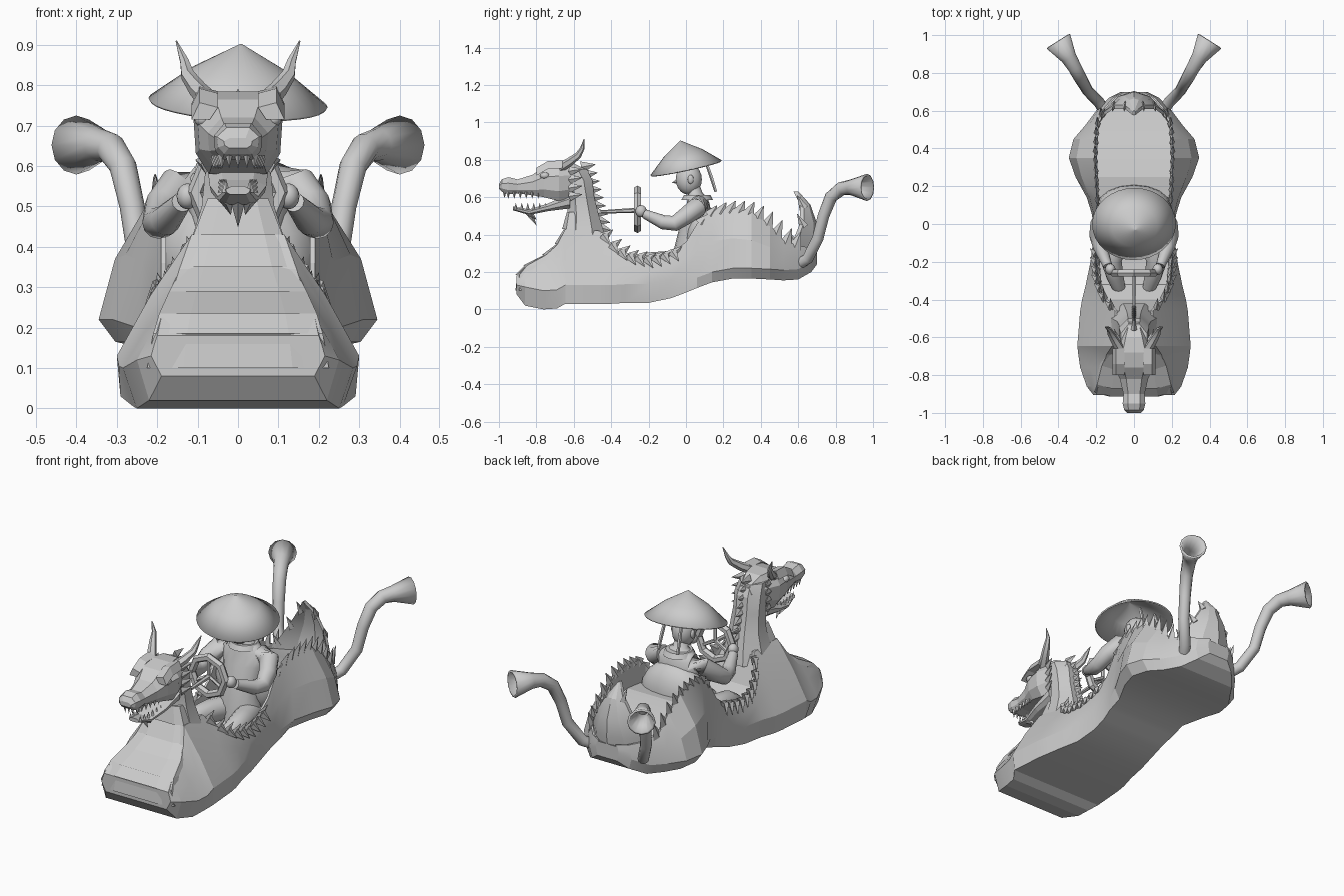
import bpy, bmesh
from math import sin, cos, pi, radians
from mathutils import Vector

if "Cube" in bpy.data.objects:
    bpy.data.objects.remove(bpy.data.objects["Cube"])

GREY = (0.6, 0.6, 0.6, 1)
mat = bpy.data.materials.new("plain grey")
mat.use_nodes = True
mat.diffuse_color = GREY
mat.node_tree.nodes["Principled BSDF"].inputs["Base Color"].default_value = GREY


def finish(bm, name, smooth=0):
    bmesh.ops.recalc_face_normals(bm, faces=bm.faces[:])
    me = bpy.data.meshes.new(name)
    bm.to_mesh(me)
    bm.free()
    me.materials.append(mat)
    ob = bpy.data.objects.new(name, me)
    bpy.context.scene.collection.objects.link(ob)
    if smooth:
        bpy.ops.object.select_all(action='DESELECT')
        ob.select_set(True)
        bpy.context.view_layer.objects.active = ob
        bpy.ops.object.shade_smooth_by_angle(angle=radians(smooth))
    return ob


def add_loft(bm, rings, caps=(True, True)):
    vs = [[bm.verts.new(p) for p in r] for r in rings]
    n = len(vs[0])
    for a, b in zip(vs, vs[1:]):
        for i in range(n):
            j = (i + 1) % n
            bm.faces.new((a[i], a[j], b[j], b[i]))
    for ring, wanted in zip((vs[0], vs[-1]), caps):
        if wanted:
            bm.faces.new(ring)


def loft(name, rings, smooth=0, caps=(True, True)):
    bm = bmesh.new()
    add_loft(bm, rings, caps)
    return finish(bm, name, smooth)


def tube_rings(pts, radii, n):
    pts = [Vector(p) for p in pts]
    rings = []
    for i, p in enumerate(pts):
        t = (pts[min(i + 1, len(pts) - 1)] - pts[max(i - 1, 0)]).normalized()
        ref = Vector((1, 0, 0)) if abs(t.x) < 0.9 else Vector((0, 0, 1))
        a = t.cross(ref).normalized()
        b = a.cross(t)
        rings.append([p + radii[i] * (a * cos(2 * pi * k / n) + b * sin(2 * pi * k / n))
                      for k in range(n)])
    return rings


def tube(name, pts, radii, n=8, smooth=50, caps=(True, True)):
    return loft(name, tube_rings(pts, radii, n), smooth, caps)


def spikes(name, items, thin=1):
    """Row of pointed spikes; thin below 1 flattens them sideways."""
    bm = bmesh.new()
    for base, tip, r in items:
        rings = tube_rings([base, tip], [r, r * 0.04], 4)
        for ring, c in zip(rings, (base, tip)):
            for p in ring:
                p.x = c[0] + (p.x - c[0]) * thin
        add_loft(bm, rings)
    return finish(bm, name)


def ellipsoid(name, loc, size, smooth=60):
    bm = bmesh.new()
    bmesh.ops.create_uvsphere(bm, u_segments=16, v_segments=10, radius=1)
    for v in bm.verts:
        v.co = Vector(loc) + Vector(a * b for a, b in zip(v.co, size))
    return finish(bm, name, smooth)


def solidify(ob, thickness):
    m = ob.modifiers.new("shell", 'SOLIDIFY')
    m.thickness = thickness
    m.offset = -1


# Hull: y, half width, bottom, rim half width, rim height, floor height
HULL = [
    (-.905, .215, .08, .2, .18, .18), (-.86, .25, .02, .19, .225, .225),
    (-.76, .285, 0, .165, .28, .28), (-.69, .295, .005, .145, .345, .345),
    (-.645, .3, .03, .115, .43, .43), (-.46, .285, .03, .1, .42, .4),
    (-.4, .275, .03, .15, .35, .25), (-.32, .255, .035, .185, .29, .16),
    (-.2, .23, .035, .195, .27, .14), (-.08, .215, .06, .19, .3, .15),
    (0, .215, .09, .19, .36, .18), (.06, .225, .115, .19, .46, .22),
    (.14, .25, .145, .2, .53, .4), (.25, .31, .165, .205, .54, .41),
    (.35, .345, .165, .21, .52, .39), (.45, .32, .16, .205, .45, .36),
    (.52, .26, .155, .2, .37, .34), (.6, .2, .16, .17, .34, .32),
    (.67, .13, .2, .11, .33, .31), (.7, .07, .24, .06, .33, .32)]


def hull_ring(y, w, b, t, h, f):
    m = min(b + (0.1 if y < 0.05 else 0.055), (b + h) / 2)
    base = .97 if -.68 < y < .1 else .88
    side = .55 if y < -.3 else .7
    half = [(w * base, b), (w, m), (side * w + (1 - side) * t, m + .5 * (h - m)),
            (t, h), (t - .012, h), (t * .93, f)]
    return [(x, y, z) for x, z in half] + [(-x, y, z) for x, z in reversed(half)]


loft("hull", [hull_ring(*s) for s in HULL], 15)


def rim(y):
    for a, b in zip(HULL, HULL[1:]):
        if a[0] <= y <= b[0]:
            k = (y - a[0]) / (b[0] - a[0])
            return a[3] + k * (b[3] - a[3]), a[4] + k * (b[4] - a[4])


# Overlapping chest plates: y, z, half width
CHEST = [(-.9, .1, .225), (-.9, .185, .21), (-.86, .235, .195), (-.76, .29, .17),
         (-.69, .35, .14), (-.65, .43, .11), (-.635, .52, .075)]
for i, (lo, hi) in enumerate(zip(CHEST, CHEST[1:])):
    rings = []
    for (y, z, w), out in ((lo, .012), (hi, .002)):
        rings.append([(-w, y + .01, z), (-w * .6, y - out, z), (w * .6, y - out, z),
                      (w, y + .01, z), (w, y + .06, z), (-w, y + .06, z)])
    loft("chest_plate_%d" % (i + 1), rings)

# Neck: z, front y, back y, half width
NECK = [(.34, -.69, -.42, .14), (.42, -.65, -.44, .115), (.5, -.635, -.465, .09),
        (.6, -.635, -.49, .08), (.69, -.66, -.5, .08), (.75, -.7, -.53, .07)]
loft("neck", [[((w * cos(k * pi / 4 + pi / 8)) * 1.08,
                (a + b) / 2 + (b - a) / 2 * sin(k * pi / 4 + pi / 8) * 1.08, z)
               for k in range(8)] for z, a, b, w in NECK], 20)


# Head and jaw: y, top, bottom, half width
def head_ring(y, top, bot, w):
    d = top - bot
    half = [(w * .55, top), (w, top - d * .35), (w * .95, bot + d * .25), (w * .65, bot)]
    return [(x, y, z) for x, z in half] + [(-x, y, z) for x, z in reversed(half)]


HEAD = [(-.52, .74, .64, .045), (-.6, .78, .6, .08), (-.68, .785, .58, .11),
        (-.76, .765, .6, .1), (-.82, .72, .61, .075), (-.9, .695, .62, .056),
        (-.95, .707, .615, .06), (-.985, .695, .63, .052), (-1, .67, .645, .035)]
JAW = [(-.62, .62, .54, .075), (-.74, .565, .525, .07), (-.84, .535, .505, .05),
       (-.925, .55, .53, .03)]
loft("head", [head_ring(*r) for r in HEAD])
loft("lower_jaw", [head_ring(*r) for r in JAW])

teeth, cheeks = [], []
for s in (1, -1):
    side = "left" if s > 0 else "right"
    tube(side + "_horn", [(s * .07, -.67, .76), (s * .1, -.62, .79), (s * .125, -.575, .825),
                          (s * .133, -.555, .86), (s * .153, -.545, .91)],
         [.026, .023, .018, .012, .002], 6, 30)
    loft(side + "_brow", [[(s * x, y, z) for x, z in ((.05, h), (.095, h + .012), (.115, h - .03), (.07, h - .03))]
                          for y, h in ((-.8, .745), (-.74, .78), (-.66, .785))])
    ellipsoid(side + "_eye", (s * .088, -.755, .715), (.02, .025, .018))
    for i in range(6):
        y = -.95 + .032 * i
        x = s * (.04 + .004 * i)
        teeth.append(((x, y, .627), (x, y, .593), .011))
        teeth.append(((x * .75, y + .04, .535), (x * .75, y + .04, .568), .01))
    for i in range(4):
        z = .74 - .045 * i
        cheeks.append(((s * .08, -.62, z), (s * .105, -.555, z + .01), .025))
for i in range(-1, 2):
    teeth.append(((i * .022, -.97, .635), (i * .022, -.97, .595), .011))
spikes("teeth", teeth)
spikes("cheek_fins", cheeks, .5)
spikes("chin_beard", [((x, -.84, .52), (x * .6, -.8, .45 + abs(x)), .02) for x in (-.03, 0, .03)])

# Spiky mane down the neck
mane = []
for i in range(9):
    k = i / 8
    z = .76 - .32 * k
    y = -.55 + .09 * k
    mane.append(((0, y - .01, z), (0, y + .065, z + .015 - .035 * k), .032))
spikes("mane", mane, .5)

# Frills on the cockpit and rear rims
front_frill, rear_frill = [], []
for s in (1, -1):
    for i in range(9):
        y = -.44 + .046 * i
        x, h = rim(y)
        front_frill.append(((s * x, y, h - .01), (s * (x + .01), y + .05, h + .03), .028))
        front_frill.append(((s * (x + .01), y, h), (s * (x + .04), y + .035, h - .05), .025))
    for i in range(11):
        y = .08 + .05 * i
        x, h = rim(y)
        rear_frill.append(((s * (x - .005), y, h - .02), (s * x, y + .035, h + .03 + .004 * i), .036))
spikes("cockpit_frill", front_frill, .5)
spikes("rear_frill", rear_frill, .4)

# Upright tail fin: z, half width, edge y, bulge
FIN = [(.27, .18, .56, .13), (.36, .165, .59, .115), (.46, .11, .63, .07),
       (.56, .05, .63, .035), (.63, .004, .595, .006)]
U = [-1, -.5, 0, .5, 1]
loft("tail_fin", [[(w * u, y + d * (1 - u * u), z) for u in U] +
                  [(w * u, y + d * (1 - u * u) - .02, z) for u in reversed(U)]
                  for z, w, y, d in FIN], 20)
spikes("tail_fin_spikes", [((s * w * .95, y, z - .02), (s * w * 1.05, y - .035, z + .05), .025)
                           for s in (1, -1) for z, w, y, d in FIN[1:4]], .5)

# Exhaust pipes
for s in (1, -1):
    path = [(.14, .58, .23), (.19, .65, .27), (.245, .705, .38), (.262, .735, .5),
            (.285, .775, .6), (.315, .83, .645), (.345, .88, .652), (.4, .967, .652)]
    pipe = tube(("left" if s > 0 else "right") + "_exhaust_pipe", [(s * x, y, z) for x, y, z in path],
                [.03, .03, .03, .031, .034, .037, .042, .073], 12, 35, (True, False))
    solidify(pipe, .012)

# Seat and steering
ellipsoid("seat_back", (0, .1, .38), (.195, .11, .17))
bpy.ops.mesh.primitive_torus_add(location=(0, -.26, .535), rotation=(pi / 2, 0, 0), major_radius=.105,
                                 minor_radius=.022, major_segments=8, minor_segments=6)
wheel = bpy.context.object
wheel.name = "steering_wheel"
wheel.data.materials.append(mat)
tube("steering_column", [(0, -.26, .53), (0, -.48, .52)], [.014, .008], 6)
for i in range(3):
    a = pi / 2 + i * 2 * pi / 3
    tube("wheel_spoke_%d" % (i + 1), [(0, -.26, .535), (.1 * cos(a), -.26, .535 + .1 * sin(a))], [.01, .01], 5)

# Rider
TORSO = [(.2, .02, .12, .1), (.3, .03, .115, .1), (.4, .04, .1, .085), (.5, .06, .125, .08),
         (.57, .065, .13, .06), (.605, .06, .075, .05), (.62, .05, .04, .04), (.67, .03, .035, .04)]
loft("torso", [[(rx * cos(k * pi / 8), yc + ry * sin(k * pi / 8), z) for k in range(16)]
               for z, yc, rx, ry in TORSO], 60)
ellipsoid("rider_head", (0, .015, .695), (.06, .07, .082))
spikes("nose", [((0, -.04, .685), (0, -.075, .677), .015)])
tube("collar", [(0, .06, .585), (0, .06, .612)], [.085, .07], 12)
for s in (1, -1):
    side = "left" if s > 0 else "right"
    tube(side + "_arm", [(s * .09, .07, .56), (s * .15, .06, .545), (s * .185, .0, .5), (s * .195, -.06, .46),
                         (s * .18, -.12, .465), (s * .14, -.22, .51)],
         [.05, .053, .047, .042, .038, .025], 12, 60)
    ellipsoid(side + "_hand", (s * .125, -.24, .525), (.027, .03, .032))
    ellipsoid(side + "_ear", (s * .06, .025, .695), (.01, .016, .024))
    tube(side + "_leg", [(s * .06, .03, .24), (s * .1, -.1, .25), (s * .12, -.2, .25),
                         (s * .1, -.28, .21), (s * .08, -.34, .17)],
         [.065, .062, .055, .045, .035], 12, 60)
    tube(side + "_hat_tie", [(s * .05, .11, .78), (s * .055, .135, .71), (s * .06, .16, .63)],
         [.008, .01, .008], 5)

# Wide conical hat, tipped forward
hat = loft("conical_hat", [[(r * cos(k * pi / 16), .88 * r * sin(k * pi / 16), z) for k in range(32)]
                           for r, z in ((.222, 0), (.12, .08), (.003, .148))], 40, (False, True))
hat.location = (0, 0, .757)
hat.rotation_euler = (radians(12), radians(3), 0)
solidify(hat, .008)
